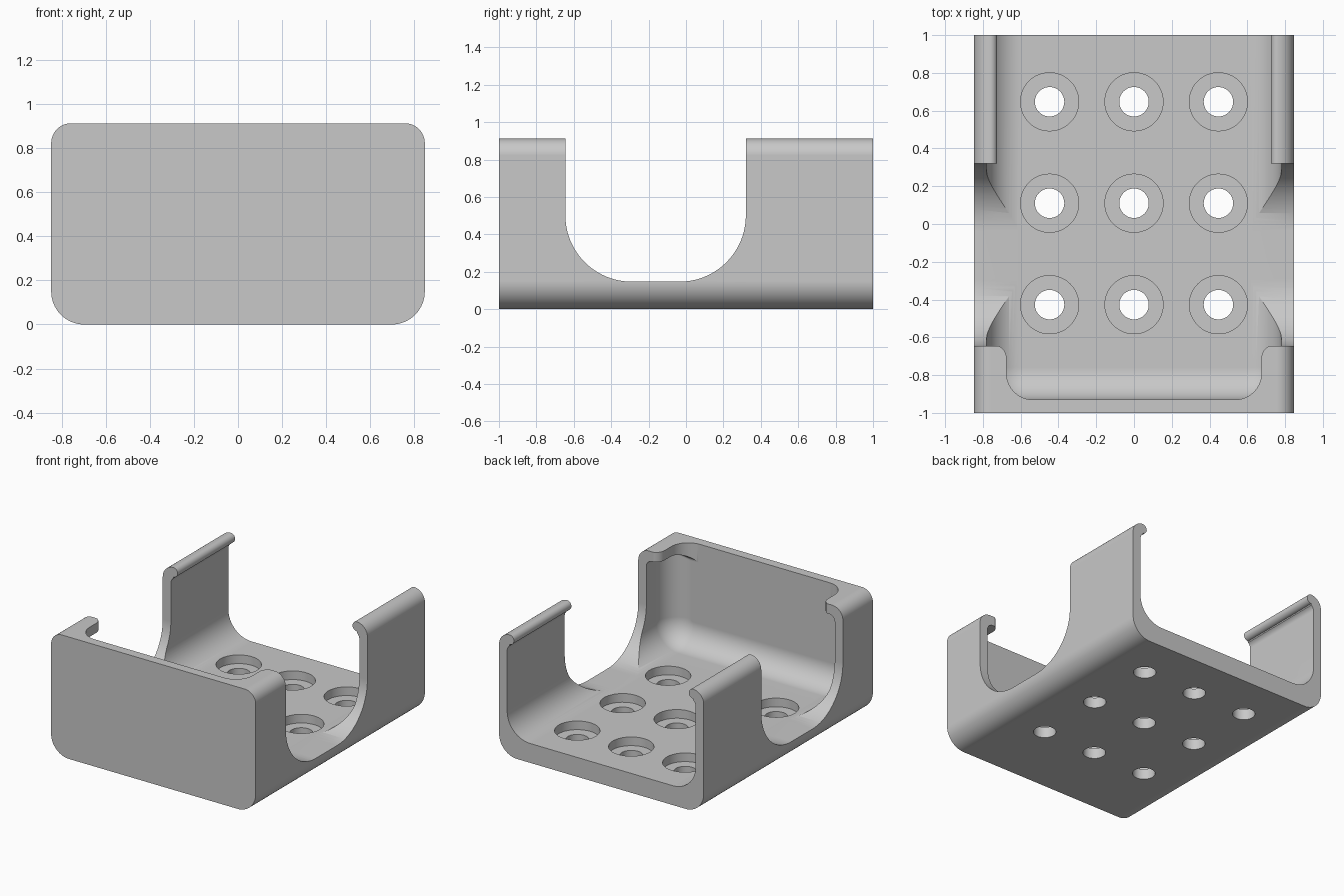
import bpy, bmesh, math
from mathutils import Vector

if "Cube" in bpy.data.objects:
    bpy.data.objects.remove(bpy.data.objects["Cube"], do_unlink=True)

grey = bpy.data.materials.new("light_grey")
grey.use_nodes = True
grey.diffuse_color = (0.58, 0.58, 0.58, 1)
grey.node_tree.nodes["Principled BSDF"].inputs["Base Color"].default_value = grey.diffuse_color


def rounded(corners, steps=16):
    """Right-angled outline of (u, v, radius) corners with rounded bends."""
    out = []
    for i, (u, v, r) in enumerate(corners):
        p = Vector((u, v))
        if r == 0:
            out.append(p)
            continue
        a = (Vector(corners[i - 1][:2]) - p).normalized()
        b = (Vector(corners[(i + 1) % len(corners)][:2]) - p).normalized()
        centre = p + (a + b) * r
        for k in range(steps + 1):
            t = math.pi / 2 * k / steps
            out.append(centre - (b * math.cos(t) + a * math.sin(t)) * r)
    return out


def box_outline(half, low, high, r_low, r_high):
    return rounded([(-half, low, r_low), (half, low, r_low),
                    (half, high, r_high), (-half, high, r_high)])


def place(axis, u, v, w):
    return {"x": (w, u, v), "y": (u, w, v), "z": (u, v, w)}[axis]


def loft(name, axis, sections):
    """Solid through (position, outline) sections along an axis."""
    bm = bmesh.new()
    rings = [[bm.verts.new(place(axis, p[0], p[1], w)) for p in pts] for w, pts in sections]
    for lower, upper in zip(rings, rings[1:]):
        for i in range(len(lower)):
            j = (i + 1) % len(lower)
            bm.faces.new((lower[i], lower[j], upper[j], upper[i]))
    bm.faces.new(rings[0])
    bm.faces.new(rings[-1])
    bmesh.ops.recalc_face_normals(bm, faces=bm.faces)
    mesh = bpy.data.meshes.new(name)
    bm.to_mesh(mesh)
    bm.free()
    mesh.materials.append(grey)
    obj = bpy.data.objects.new(name, mesh)
    bpy.context.collection.objects.link(obj)
    return obj


def circle(x, y, r, n=48):
    return [(x + r * math.cos(2 * math.pi * i / n), y + r * math.sin(2 * math.pi * i / n))
            for i in range(n)]


# Outer shell
shell = box_outline(0.847, 0, 0.912, 0.15, 0.09)
tray = loft("tray_body", "y", [(-1, shell), (1, shell)])
cutters = []

# Inner cavity, filleted against the front wall and open at the back
fillet, sections = 0.17, []
for k in range(13):
    t = math.pi / 2 * k / 12
    d = fillet * (1 - math.sin(t))
    sections.append((-0.93 + fillet * (1 - math.cos(t)),
                     box_outline(0.78 - d, 0.145 + d, 0.84 - 0.4 * d,
                                 max(0.19 - d, 0.01), max(0.05 - d, 0.01))))
sections.append((1.1, sections[-1][1]))
cutters.append(loft("cavity_cutter", "y", sections))

# Top opening that leaves a lip with curved ears at the front
ears = rounded([(-0.675, -0.93, 0.14), (0.675, -0.93, 0.14), (0.675, -0.64, 0.07),
                (0.9, -0.64, 0), (0.9, -0.6, 0), (-0.9, -0.6, 0),
                (-0.9, -0.64, 0), (-0.675, -0.64, 0.07)])
cutters.append(loft("front_opening_cutter", "z", [(0.7, ears), (1.1, ears)]))

# Rear opening that leaves a round-nosed rail on each side
nose = [(0.76 - 0.036 * math.cos(t), 0.876 + 0.036 * math.sin(t))
        for t in [math.pi * (i / 16 - 0.5) for i in range(17)]]
right = [(0.76, 0.8)] + nose + [(0.76, 1.1)]
slot = right + [(-x, z) for x, z in reversed(right)]
cutters.append(loft("rail_opening_cutter", "y", [(-0.6, slot), (1.1, slot)]))

# Deep rounded notch through both side walls
notch = rounded([(-0.645, 0.147, 0.355), (0.32, 0.147, 0.355), (0.32, 1.2, 0), (-0.645, 1.2, 0)], 24)
cutters.append(loft("side_notch_cutter", "x", [(-1, notch), (1, notch)]))

# Grid of counterbored screw holes
for x in (-0.447, 0, 0.447):
    for y in (-0.427, 0.11, 0.647):
        for name, r, low in (("bore", 0.154, 0.08), ("hole", 0.078, -0.1)):
            ring = circle(x, y, r)
            cutters.append(loft(name + "_cutter", "z", [(low, ring), (0.3, ring)]))

# Carve the tray
for cutter in cutters:
    mod = tray.modifiers.new(cutter.name, "BOOLEAN")
    mod.operation, mod.solver, mod.object = "DIFFERENCE", "EXACT", cutter
bpy.context.view_layer.update()
carved = bpy.data.meshes.new_from_object(tray.evaluated_get(bpy.context.evaluated_depsgraph_get()))
tray.modifiers.clear()
tray.data = carved
for cutter in cutters:
    bpy.data.objects.remove(cutter, do_unlink=True)

# Smooth fillets, crisp edges
bpy.ops.object.select_all(action="DESELECT")
tray.select_set(True)
bpy.context.view_layer.objects.active = tray
bpy.ops.object.shade_smooth_by_angle(angle=math.radians(25))
weighted = tray.modifiers.new("even_shading", "WEIGHTED_NORMAL")
weighted.keep_sharp = True
